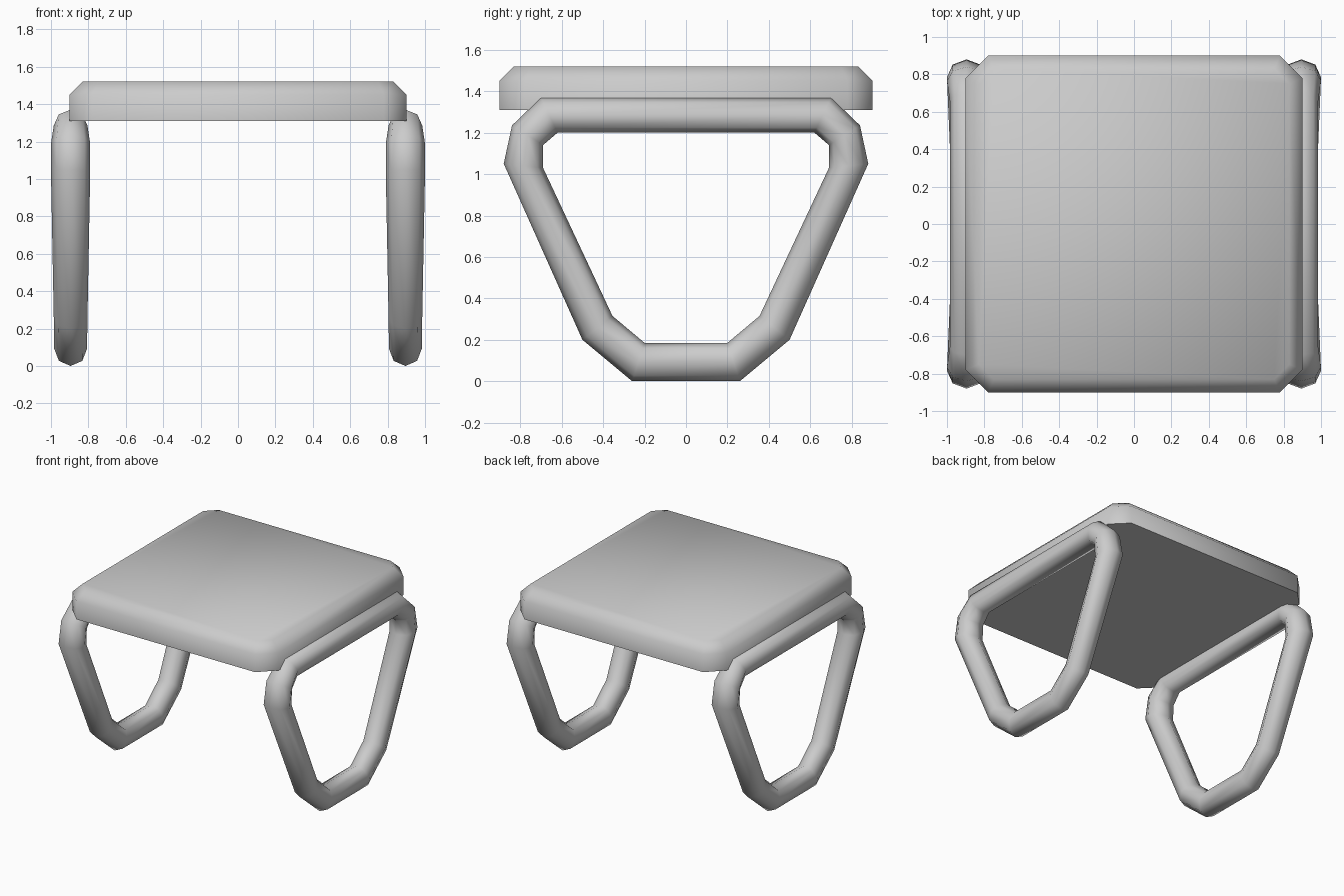
import bpy, bmesh, math

cube = bpy.data.objects.get("Cube")
if cube:
    bpy.data.objects.remove(cube, do_unlink=True)

grey = bpy.data.materials.new("light_grey")
grey.use_nodes = True
grey.diffuse_color = (0.6, 0.6, 0.6, 1)
grey.node_tree.nodes["Principled BSDF"].inputs["Base Color"].default_value = (0.6, 0.6, 0.6, 1)


def finish(name, bm):
    """Turn the bmesh into a smooth-shaded grey object."""
    bmesh.ops.recalc_face_normals(bm, faces=bm.faces)
    mesh = bpy.data.meshes.new(name)
    bm.to_mesh(mesh)
    bm.free()
    mesh.materials.append(grey)
    obj = bpy.data.objects.new(name, mesh)
    bpy.context.collection.objects.link(obj)
    bpy.ops.object.select_all(action="DESELECT")
    obj.select_set(True)
    bpy.context.view_layer.objects.active = obj
    bpy.ops.object.shade_smooth_by_angle(angle=math.radians(60))
    return obj


def bridge(bm, a, b):
    """Join two rings of vertices with quads."""
    n = len(a)
    for i in range(n):
        j = (i + 1) % n
        bm.faces.new((a[i], a[j], b[j], b[i]))


# Seat: square slab with clipped corners and a chamfered top edge
def seat_ring(bm, half, corner, z):
    pts = [(half, -corner), (half, corner), (corner, half), (-corner, half)]
    pts += [(-x, -y) for x, y in pts]
    return [bm.verts.new((x, y, z)) for x, y in pts]


bm = bmesh.new()
rings = [seat_ring(bm, 0.9, 0.78, 1.31),
         seat_ring(bm, 0.9, 0.78, 1.45),
         seat_ring(bm, 0.83, 0.75, 1.52)]
for low, high in zip(rings, rings[1:]):
    bridge(bm, low, high)
bm.faces.new(rings[0])
bm.faces.new(rings[-1])
finish("seat", bm)

# Leg loop, half of it: outer (y, z), inner (y, z), half thickness across x
STATIONS = [
    ((0.26, 0.00), (0.20, 0.185), 0.088),
    ((0.50, 0.20), (0.355, 0.315), 0.09),
    ((0.88, 1.05), (0.69, 1.03), 0.105),
    ((0.84, 1.235), (0.69, 1.14), 0.105),
    ((0.70, 1.37), (0.62, 1.20), 0.09),
]
SIDES = 8


def leg_loop(name, x):
    bm = bmesh.new()
    mirrored = [((-o[0], o[1]), (-i[0], i[1]), r) for o, i, r in reversed(STATIONS)]
    rings = []
    for outer, inner, width in STATIONS + mirrored:
        cy, cz = (outer[0] + inner[0]) / 2, (outer[1] + inner[1]) / 2
        ring = []
        for k in range(SIDES):
            a = math.tau * k / SIDES
            ring.append(bm.verts.new((x + width * math.sin(a),
                                      cy + (outer[0] - cy) * math.cos(a),
                                      cz + (outer[1] - cz) * math.cos(a))))
        rings.append(ring)
    for i, ring in enumerate(rings):
        bridge(bm, ring, rings[(i + 1) % len(rings)])
    return finish(name, bm)


leg_loop("left_leg_loop", 0.895)
leg_loop("right_leg_loop", -0.895)
